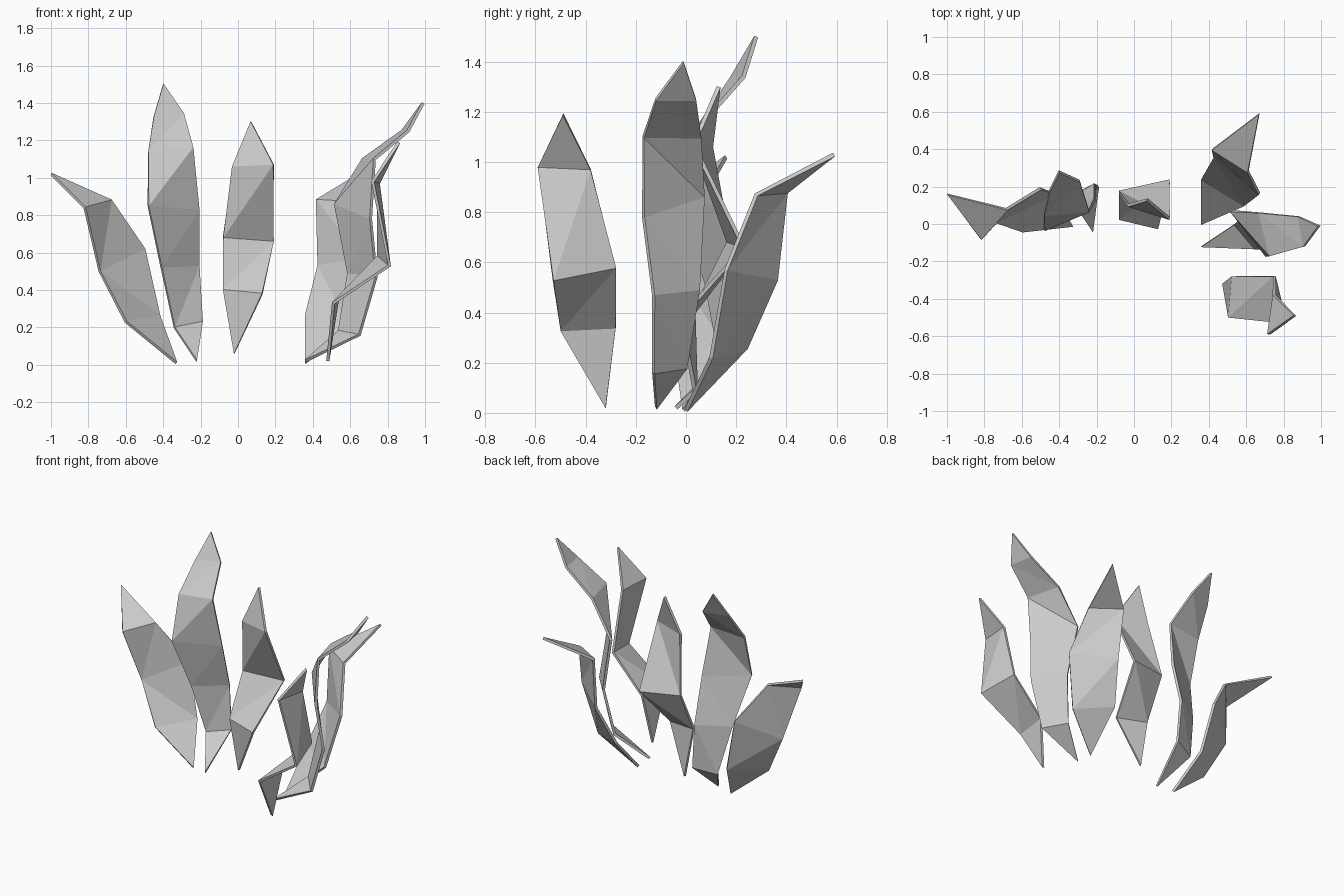
import bpy
import bmesh

# Remove only the default cube
default_cube = bpy.data.objects.get("Cube")
if default_cube:
    bpy.data.objects.remove(default_cube, do_unlink=True)

THICKNESS = 0.017


def make_material(name, level):
    material = bpy.data.materials.new(name)
    material.use_nodes = True
    colour = (level, level, level, 1.0)
    material.diffuse_color = colour
    shader = material.node_tree.nodes["Principled BSDF"]
    shader.inputs["Base Color"].default_value = colour
    shader.inputs["Roughness"].default_value = 0.8
    return material


leaf_grey = make_material("leaf grey", 0.6)


def make_leaf(name, root, left, right, tip, folds):
    """Folded blade: a root point, matching left and right edge points, a tip.

    folds has one letter per span between pairs: 'l' creases it from the lower
    left to the upper right, 'r' from the lower right to the upper left.
    """
    bm = bmesh.new()
    bottom = bm.verts.new(root)
    lefts = [bm.verts.new(point) for point in left]
    rights = [bm.verts.new(point) for point in right]
    top = bm.verts.new(tip)

    # Pointed ends
    bm.faces.new((bottom, rights[0], lefts[0]))
    bm.faces.new((lefts[-1], rights[-1], top))

    # Creased spans between the pairs of edge points
    for i, fold in enumerate(folds):
        low_l, low_r = lefts[i], rights[i]
        high_l, high_r = lefts[i + 1], rights[i + 1]
        if fold == "l":
            bm.faces.new((low_l, low_r, high_r))
            bm.faces.new((low_l, high_r, high_l))
        else:
            bm.faces.new((low_l, low_r, high_l))
            bm.faces.new((low_r, high_r, high_l))

    mesh = bpy.data.meshes.new(name)
    bm.normal_update()
    bm.to_mesh(mesh)
    bm.free()
    mesh.materials.append(leaf_grey)

    leaf = bpy.data.objects.new(name, mesh)
    bpy.context.collection.objects.link(leaf)

    # Thin, even blade thickness
    solid = leaf.modifiers.new("blade thickness", "SOLIDIFY")
    solid.thickness = THICKNESS
    solid.offset = 0.0


# Short leaf leaning far to the right
make_leaf(
    "outer_right_leaf",
    root=(-0.33, -0.01, 0.01),
    left=[(-0.6, -0.04, 0.23), (-0.74, 0.01, 0.5), (-0.82, -0.08, 0.84)],
    right=[(-0.42, 0.16, 0.26), (-0.5, 0.19, 0.62), (-0.68, 0.08, 0.88)],
    tip=(-1.0, 0.16, 1.02),
    folds="rl",
)

# Tallest leaf, bending backwards at the top
make_leaf(
    "tall_right_leaf",
    root=(-0.22, -0.04, 0.02),
    left=[(-0.34, 0.14, 0.2), (-0.41, 0.08, 0.52), (-0.48, -0.03, 0.85),
          (-0.48, 0.05, 1.14), (-0.45, 0.18, 1.33)],
    right=[(-0.19, 0.2, 0.23), (-0.21, 0.21, 0.53), (-0.21, 0.13, 0.83),
           (-0.24, 0.07, 1.16), (-0.29, 0.23, 1.34)],
    tip=(-0.4, 0.28, 1.5),
    folds="llll",
)

# Zigzag leaf in the middle
make_leaf(
    "middle_leaf",
    root=(-0.02, 0.04, 0.06),
    left=[(-0.08, 0.03, 0.4), (-0.08, 0.17, 0.68), (-0.03, 0.1, 1.06)],
    right=[(0.13, -0.02, 0.38), (0.19, 0.23, 0.66), (0.19, 0.03, 1.07)],
    tip=(0.07, 0.13, 1.3),
    folds="ll",
)

# Leaf at the back left, its tip hooked backwards
make_leaf(
    "back_left_leaf",
    root=(0.36, 0.0, 0.01),
    left=[(0.59, 0.1, 0.22), (0.67, 0.16, 0.57), (0.61, 0.28, 0.87)],
    right=[(0.36, 0.24, 0.26), (0.43, 0.36, 0.53), (0.42, 0.4, 0.88)],
    tip=(0.67, 0.59, 1.03),
    folds="ll",
)

# Tall leaf on the left, bending outwards
make_leaf(
    "tall_left_leaf",
    root=(0.36, -0.12, 0.02),
    left=[(0.65, -0.13, 0.16), (0.74, -0.13, 0.47), (0.71, -0.17, 0.78),
          (0.73, -0.17, 1.1), (0.91, -0.12, 1.25)],
    right=[(0.54, 0.0, 0.18), (0.59, 0.05, 0.49), (0.52, 0.07, 0.86),
           (0.67, 0.06, 1.1), (0.88, 0.04, 1.25)],
    tip=(0.99, -0.01, 1.4),
    folds="rrrr",
)

# Zigzag leaf at the front left
make_leaf(
    "front_left_leaf",
    root=(0.48, -0.32, 0.02),
    left=[(0.51, -0.5, 0.33), (0.81, -0.53, 0.53), (0.72, -0.59, 0.98)],
    right=[(0.53, -0.28, 0.34), (0.75, -0.28, 0.58), (0.75, -0.38, 0.97)],
    tip=(0.86, -0.49, 1.19),
    folds="ll",
)
